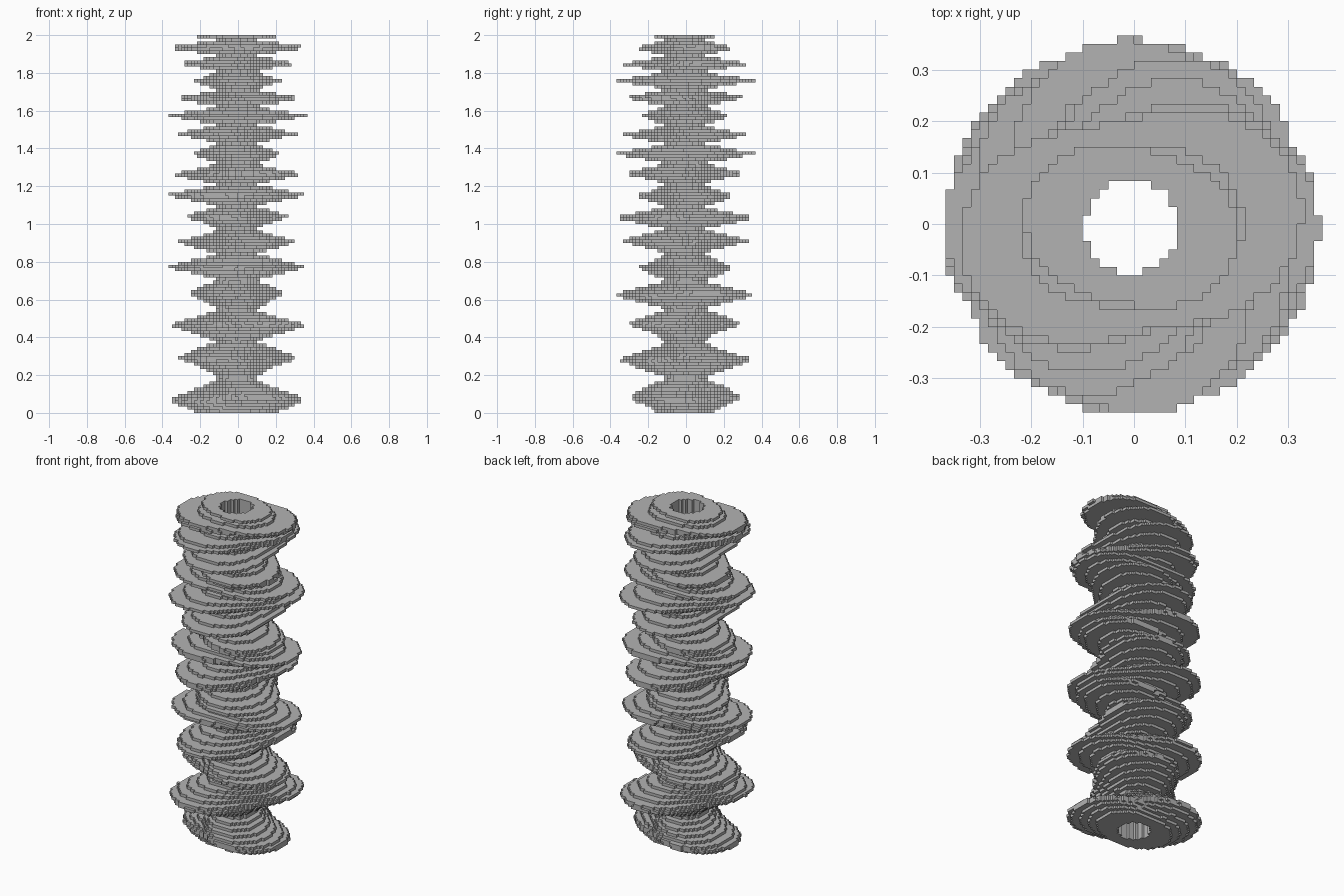
import bpy
import bmesh
import math

cube = bpy.data.objects.get("Cube")
if cube:
    bpy.data.objects.remove(cube, do_unlink=True)

LAYERS = 120
VOXEL = 2 / LAYERS
HOLE = 5.5        # bore radius in voxels
CORE = 6.4        # slimmest outer radius in voxels


def fin_amount(layer):
    """Pointed wave along the height, whose fins crowd together upward."""
    turns = -0.06 + 0.067 * layer + 0.00056 * layer ** 2
    gap = abs((turns + 0.25) % 1 - 0.5)
    return min(1, max(0, 1.1 - 2.3 * gap))


def layer_cells(k):
    """Filled cells of one layer: a two-lobed ring, turned with height."""
    layer = k + 0.5
    twist = -math.pi * (layer * VOXEL - 1.965) / 0.39
    amount = fin_amount(layer)
    cells = set()
    for i in range(-21, 23):
        for j in range(-21, 23):
            x, y = i - 0.2, j - 0.2
            lobe = math.cos(2 * (math.atan2(y, x) - twist))
            outer = CORE + amount * (11.1 + 4.4 * lobe)
            if HOLE < math.hypot(x, y) < outer:
                cells.add((i, j, k))
    return cells


filled = set()
for k in range(LAYERS):
    filled |= layer_cells(k)

# Outer skin of the voxels: one quad wherever a cell meets empty space
bm = bmesh.new()
corners = {}


def corner(p):
    if p not in corners:
        corners[p] = bm.verts.new(((p[0] - 1) * VOXEL, (p[1] - 1) * VOXEL, p[2] * VOXEL))
    return corners[p]


for cell in filled:
    for axis in range(3):
        u, v = (axis + 1) % 3, (axis + 2) % 3
        for side in (0, 1):
            beside = list(cell)
            beside[axis] += 2 * side - 1
            if tuple(beside) in filled:
                continue
            quad = []
            for du, dv in ((0, 0), (1, 0), (1, 1), (0, 1)):
                p = list(cell)
                p[axis] += side
                p[u] += du
                p[v] += dv
                quad.append(corner(tuple(p)))
            bm.faces.new(quad if side else quad[::-1])

mesh = bpy.data.meshes.new("twisted_column")
bm.to_mesh(mesh)
bm.free()
column = bpy.data.objects.new("twisted_column", mesh)
bpy.context.collection.objects.link(column)

# Plain grey
grey = bpy.data.materials.new("grey")
grey.use_nodes = True
colour = (0.45, 0.45, 0.45, 1)
grey.diffuse_color = colour
grey.node_tree.nodes["Principled BSDF"].inputs["Base Color"].default_value = colour
mesh.materials.append(grey)
